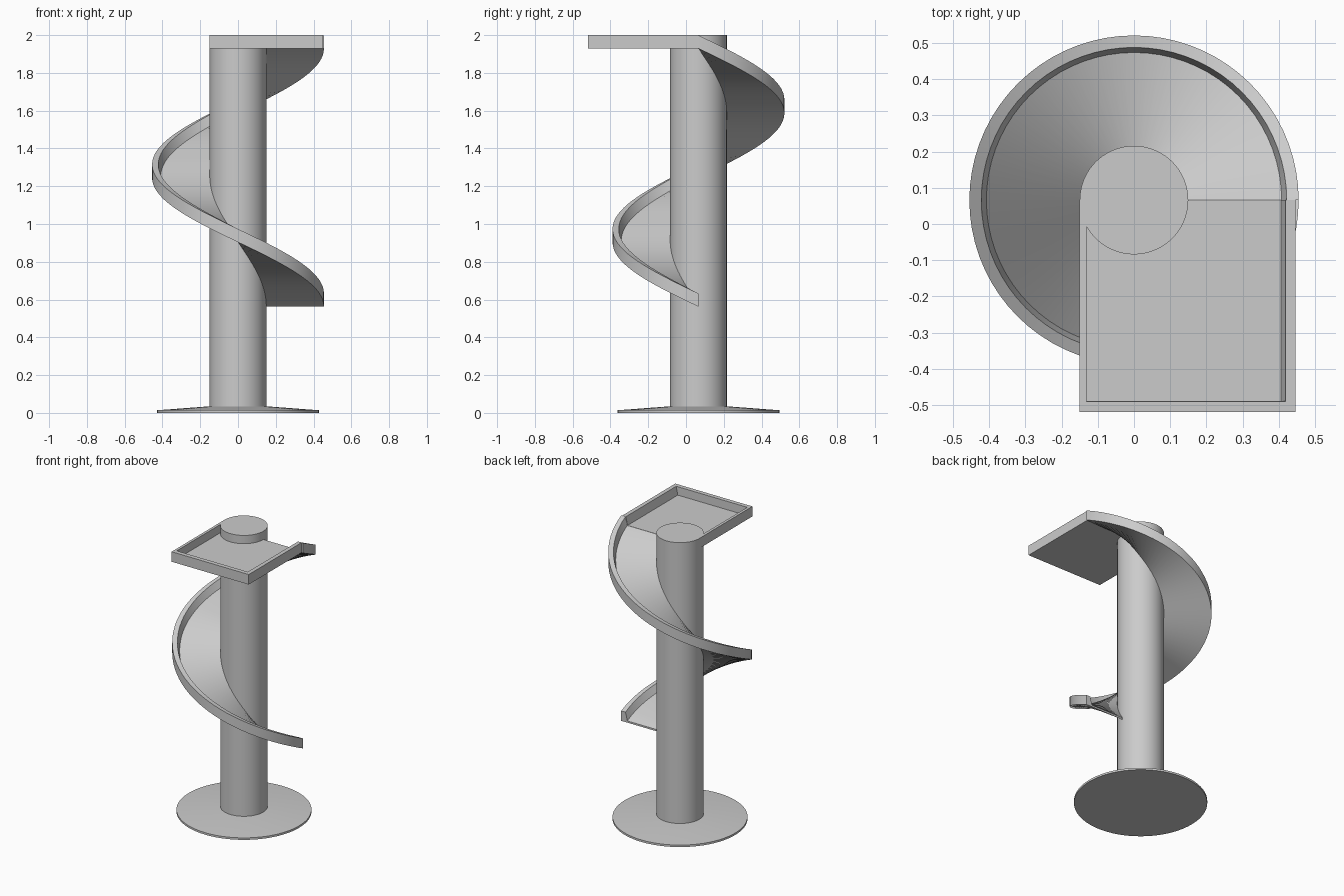
import bpy, bmesh
from math import cos, sin, pi, radians

if "Cube" in bpy.data.objects:
    bpy.data.objects.remove(bpy.data.objects["Cube"])

CY = 0.066          # column axis is at (0, CY)
STEPS = 72          # radial divisions of one turn


def finish(name, verts, faces):
    bm = bmesh.new()
    vs = [bm.verts.new(v) for v in verts]
    for f in faces:
        bm.faces.new([vs[i] for i in f])
    bmesh.ops.recalc_face_normals(bm, faces=bm.faces)
    me = bpy.data.meshes.new(name)
    bm.to_mesh(me)
    bm.free()
    me.shade_smooth()
    me.set_sharp_from_angle(angle=radians(30))
    ob = bpy.data.objects.new(name, me)
    bpy.context.collection.objects.link(ob)
    return ob


def spin(name, profile, rise=0.0, closed_profile=False):
    """Turn an (r, z) profile clockwise once; rise makes it a helix."""
    n = len(profile)
    helix = rise != 0
    rings = STEPS + 1 if helix else STEPS
    verts = []
    for i in range(rings):
        a = -2 * pi * i / STEPS
        verts += [(r * cos(a), CY + r * sin(a), z + rise * i / STEPS) for r, z in profile]
    faces = []
    for i in range(STEPS):
        j = (i + 1) % rings
        for k in range(n if closed_profile else n - 1):
            m = (k + 1) % n
            faces.append((i * n + k, i * n + m, j * n + m, j * n + k))
    if helix:
        faces += [tuple(range(n)), tuple(range((rings - 1) * n, rings * n))]
    else:
        faces += [tuple(i * n for i in range(rings)),
                  tuple(i * n + n - 1 for i in range(rings))]
    return finish(name, verts, faces)


# Central column and shallow conical foot
spin("column", [(0.15, 0.01), (0.15, 2.0)])
spin("base_disc", [(0.428, 0.0), (0.428, 0.014), (0.15, 0.035)])

# Spiral ramp: thin floor with a raised outer kerb
spin("spiral_ramp",
     [(0.145, 0.0), (0.455, 0.0), (0.455, 0.07), (0.422, 0.07), (0.408, 0.012), (0.145, 0.012)],
     rise=1.367, closed_profile=True).location.z = 0.562

# Top landing: tray with kerb on three sides, open towards the ramp
loops = [(-0.15, -0.52, 0.447, 1.93), (-0.15, -0.52, 0.447, 2.0),
         (-0.131, -0.49, 0.419, 2.0), (-0.131, -0.489, 0.406, 1.942)]
verts = []
for x0, y0, x1, z in loops:
    verts += [(x0, CY, z), (x0, y0, z), (x1, y0, z), (x1, CY, z)]
faces = [(4 * r + c, 4 * r + c + 1, 4 * r + c + 5, 4 * r + c + 4)
         for r in range(3) for c in range(3)]
faces += [(0, 1, 2, 3), (12, 13, 14, 15), (0, 4, 8, 12, 15, 11, 7, 3)]
finish("landing", verts, faces)
